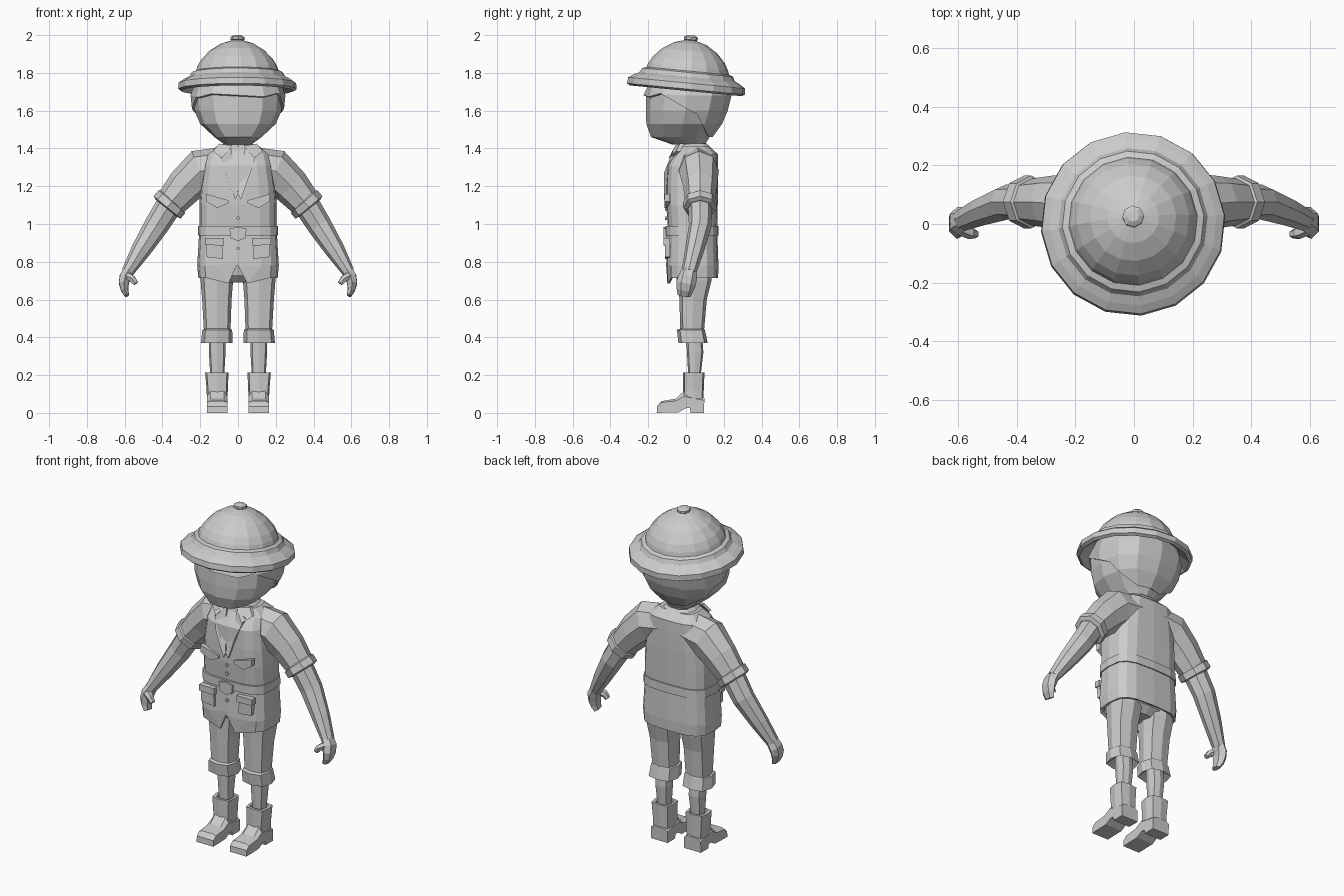
import bpy, bmesh, math
from mathutils import Vector, Matrix

mat = bpy.data.materials.new("light_grey")
mat.diffuse_color = (0.6, 0.6, 0.6, 1)


def finish(name, bm):
    bmesh.ops.recalc_face_normals(bm, faces=bm.faces)
    me = bpy.data.meshes.new(name)
    bm.to_mesh(me)
    bm.free()
    me.materials.append(mat)
    ob = bpy.data.objects.new(name, me)
    bpy.context.collection.objects.link(ob)
    return ob


def loft(rings, caps=True):
    """Skin a list of equally long point rings."""
    bm = bmesh.new()
    vs = [[bm.verts.new(p) for p in r] for r in rings]
    n = len(vs[0])
    for a, b in zip(vs, vs[1:]):
        for i in range(n):
            j = (i + 1) % n
            bm.faces.new((a[i], a[j], b[j], b[i]))
    if caps:
        bm.faces.new(vs[0])
        bm.faces.new(vs[-1])
    return bm


def sq(v, p):
    return math.copysign(abs(v) ** p, v) if abs(v) > 1e-6 else 0


def section(z, cx, rx, y0, y1, n=12, p=0.75):
    """Rounded level outline spanning y0 to y1."""
    cy, ry = (y0 + y1) / 2, (y1 - y0) / 2
    return [Vector((cx + rx * sq(math.cos(t), p), cy + ry * sq(math.sin(t), p), z))
            for t in (math.tau * i / n for i in range(n))]


def tube(path, n=8):
    """Tube through (x, y, z, depth radius, other radius) points."""
    pts = [Vector(q[:3]) for q in path]
    rings = []
    for i, q in enumerate(path):
        d = (pts[min(i + 1, len(pts) - 1)] - pts[max(i - 1, 0)]).normalized()
        u = Vector((0, 1, 0))
        u = (u - d * u.dot(d)).normalized()
        v = d.cross(u)
        rings.append([pts[i] + u * q[3] * math.cos(t) + v * q[4] * math.sin(t)
                      for t in (math.tau * k / n for k in range(n))])
    return loft(rings)


def plate(name, pts, y, depth):
    """Flat panel from (x, z) points standing off the front by depth."""
    return finish(name, loft([[Vector((x, yy, z)) for x, z in pts] for yy in (y, y - depth)]))


def lathe(profile, n, turn=0.0):
    return loft([[Vector((r * math.cos(t), r * math.sin(t), z))
                  for t in (turn + math.tau * i / n for i in range(n))] for r, z in profile])


# Helmet, leaning slightly back
tilt = Matrix.Translation((-0.003, 0, 1.715)) @ Matrix.Rotation(math.radians(-5.5), 4, 'X')
for name, prof, n in (
    ("helmet", [(0.2, 0.08), (0.24, 0.03), (0.298, -0.01), (0.315, 0), (0.312, 0.032), (0.285, 0.05),
                (0.255, 0.065), (0.242, 0.088), (0.22, 0.096), (0.213, 0.118), (0.192, 0.155),
                (0.147, 0.203), (0.088, 0.24), (0.03, 0.258)], 16),
    ("helmet_button", [(0.02, 0.25), (0.037, 0.262), (0.037, 0.275), (0.02, 0.285)], 8)):
    bm = lathe(prof, n, math.radians(5))
    bm.transform(tilt)
    finish(name, bm)

# Head
head = [(1.42, 0.07, -0.07, 0.1), (1.46, 0.125, -0.185, 0.125), (1.53, 0.2, -0.21, 0.175),
        (1.60, 0.23, -0.213, 0.205), (1.68, 0.238, -0.212, 0.225), (1.79, 0.2, -0.16, 0.2)]
finish("head", loft([section(z, 0, rx, a, b, 12, 0.85) for z, rx, a, b in head]))

# Hair shell: fringe at the front, full at the back
bm = loft([section(z, 0, rx + 0.013, a - 0.014, b + 0.016, 12, 0.85) for z, rx, a, b in head[1:]], False)
cuts = [((0, 0, 1.682), (0, 0, 1)), ((0, 0.06, 1.58), (0, 0.09, 0.17)), ((0, 0.06, 1.58), (0, 0.14, 0.07))]
for co, no in cuts:
    bmesh.ops.bisect_plane(bm, geom=bm.verts[:] + bm.edges[:] + bm.faces[:], plane_co=co, plane_no=no)
bare = [f for f in bm.faces if not any(
    (f.calc_center_median() - Vector(co)).dot(Vector(no)) > 0 for co, no in cuts)]
bmesh.ops.delete(bm, geom=bare, context='FACES')
for v in bm.verts:
    if v.co.y < -0.12 and v.co.z < 1.7:
        v.co.z += 0.012 * math.sin(v.co.x * 40)
hair = finish("hair", bm)
solid = hair.modifiers.new("thickness", 'SOLIDIFY')
solid.thickness = 0.013

# Neck and collar
finish("neck", loft([section(z, 0, 0.065, -0.045, 0.095, 8) for z in (1.36, 1.45)]))
bm = loft([section(z, 0, rx, a, b, 10) for z, rx, a, b in
           ((1.365, 0.13, -0.06, 0.15), (1.395, 0.115, -0.05, 0.14), (1.425, 0.075, -0.045, 0.115),
            (1.39, 0.065, -0.04, 0.1))])
finish("collar", bm)

# Jacket, hollow below and notched at the front hem
jacket = [(0.84, 0.17, -0.07, 0.14), (0.72, 0.19, -0.09, 0.155), (0.715, 0.21, -0.105, 0.17),
          (0.78, 0.216, -0.105, 0.172), (0.97, 0.205, -0.095, 0.165), (1.10, 0.205, -0.105, 0.168),
          (1.20, 0.197, -0.105, 0.17), (1.31, 0.18, -0.1, 0.17), (1.37, 0.165, -0.06, 0.168),
          (1.41, 0.115, -0.03, 0.125)]
rings = [section(z, 0, rx, a, b, 16, 0.6) for z, rx, a, b in jacket]
for r in rings[1:3]:
    r[12].z = 0.8
    r[11].z = r[13].z = 0.685
    r[11].x, r[13].x = -0.05, 0.05
finish("jacket", loft(rings))

# Belt, buckle and buttons
finish("belt", loft([section(z, 0, rx, a, b, 16, 0.6) for z, rx, a, b in
                     ((0.94, 0.195, -0.09, 0.155), (0.94, 0.213, -0.108, 0.173),
                      (0.99, 0.211, -0.108, 0.172), (0.99, 0.195, -0.09, 0.155))]))
plate("buckle", [(-0.04, 0.925), (0, 0.91), (0.04, 0.925), (0.045, 0.975), (0, 0.985), (-0.045, 0.975)],
      -0.1, 0.018)
for i, z in enumerate((1.08, 1.03, 0.87)):
    plate(f"button_{i}", [(0.01 * math.cos(t), z + 0.01 * math.sin(t))
                          for t in (math.tau * k / 6 for k in range(6))], -0.09, 0.02)

# Shorts seat
finish("shorts_seat", loft([section(z, 0, rx, a, b, 12) for z, rx, a, b in
                            ((0.69, 0.06, 0.0, 0.1), (0.73, 0.16, -0.04, 0.135), (0.86, 0.18, -0.07, 0.145))]))

for s, side in ((1, "left"), (-1, "right")):
    def part(name, bm):
        bm.transform(Matrix.Diagonal((s, 1, 1, 1)))
        return finish(f"{side}_{name}", bm)

    def limb(name, path, n=8):
        return part(name, tube(path, n))

    def column(name, rows, n=8, p=0.7):
        return part(name, loft([section(z, cx, rx, a, b, n, p) for z, cx, rx, a, b in rows]))

    def panel(name, pts, y, depth):
        return plate(f"{side}_{name}", [(s * x, z) for x, z in pts], y, depth)

    # Sleeve, cuff and forearm
    limb("sleeve", [(0.06, 0.06, 1.305, 0.105, 0.105), (0.195, 0.068, 1.282, 0.106, 0.115),
                    (0.28, 0.075, 1.2, 0.09, 0.1), (0.362, 0.075, 1.105, 0.078, 0.082)])
    limb("sleeve_cuff", [(0.346, 0.075, 1.122, 0.075, 0.08), (0.35, 0.075, 1.118, 0.09, 0.093),
                         (0.375, 0.075, 1.088, 0.09, 0.093), (0.379, 0.075, 1.083, 0.07, 0.072)])
    limb("forearm", [(0.355, 0.075, 1.115, 0.065, 0.07), (0.433, 0.075, 0.99, 0.06, 0.065),
                     (0.515, 0.045, 0.86, 0.05, 0.052), (0.585, 0.015, 0.745, 0.04, 0.033)])
    # Hand and thumb
    limb("hand", [(0.575, 0.02, 0.765, 0.038, 0.03), (0.598, 0.01, 0.72, 0.05, 0.034),
                  (0.604, 0.0, 0.685, 0.052, 0.03), (0.6, -0.005, 0.65, 0.045, 0.022),
                  (0.588, -0.01, 0.62, 0.035, 0.014)], 6)
    limb("thumb", [(0.59, -0.015, 0.725, 0.025, 0.022), (0.56, -0.03, 0.71, 0.022, 0.02),
                   (0.54, -0.035, 0.685, 0.015, 0.015)], 6)

    # Lapel, collar flap and pockets
    lapel = loft([[Vector((x, y - d, z)) for x, y, z in
                   ((0.035, -0.05, 1.4), (0.1, -0.065, 1.375), (0.065, -0.107, 1.27),
                    (0.015, -0.107, 1.13), (0.0, -0.107, 1.16))] for d in (-0.012, 0.01)])
    part("lapel", lapel)
    flap = loft([[Vector((x, y - d, z)) for x, y, z in
                  ((0.03, -0.045, 1.415), (0.1, -0.02, 1.425), (0.132, -0.04, 1.385),
                   (0.085, -0.08, 1.35))] for d in (-0.01, 0.012)])
    part("collar_flap", flap)
    panel("chest_flap", [(0.05, 1.11), (0.11, 1.085), (0.17, 1.12), (0.17, 1.16), (0.05, 1.125)], -0.085, 0.028)
    panel("hip_pocket", [(0.08, 0.815), (0.165, 0.825), (0.17, 0.91), (0.085, 0.91)], -0.085, 0.026)
    panel("hip_flap", [(0.075, 0.885), (0.175, 0.89), (0.175, 0.925), (0.075, 0.925)], -0.085, 0.034)

    # Shorts leg with turn-up, then bare calf
    column("shorts_leg", [(0.43, 0.11, 0.07, -0.03, 0.095), (0.6, 0.112, 0.078, -0.035, 0.11),
                          (0.7, 0.112, 0.086, -0.04, 0.135), (0.82, 0.105, 0.09, -0.05, 0.14)])
    column("shorts_turn_up", [(0.4, 0.11, 0.05, 0.0, 0.08), (0.37, 0.112, 0.084, -0.04, 0.115),
                              (0.44, 0.11, 0.079, -0.048, 0.1), (0.45, 0.11, 0.06, -0.02, 0.09)])
    column("calf", [(0.2, 0.11, 0.037, 0.012, 0.078), (0.32, 0.11, 0.044, 0.005, 0.092),
                    (0.42, 0.11, 0.044, 0.0, 0.085)])
    # Boot shaft and foot
    column("boot_shaft", [(0.05, 0.11, 0.054, -0.015, 0.092), (0.12, 0.11, 0.056, -0.015, 0.094),
                          (0.215, 0.112, 0.062, -0.015, 0.098), (0.215, 0.11, 0.045, 0.0, 0.085),
                          (0.2, 0.11, 0.04, 0.005, 0.08)], 8, 0.45)
    outline = [(0.095, 0), (0.097, 0.08), (-0.01, 0.115), (-0.055, 0.075), (-0.13, 0.062),
               (-0.153, 0.035), (-0.155, 0.0), (-0.04, 0.003), (0.0, 0.025), (0.02, 0.025), (0.025, 0)]
    bm = loft([[Vector((x, y, 0.045 + (z - 0.045) * k if z > 0.045 else z)) for y, z in outline]
               for x, k in ((0.055, 0.6), (0.075, 1), (0.145, 1), (0.165, 0.6))])
    part("boot_foot", bm)
